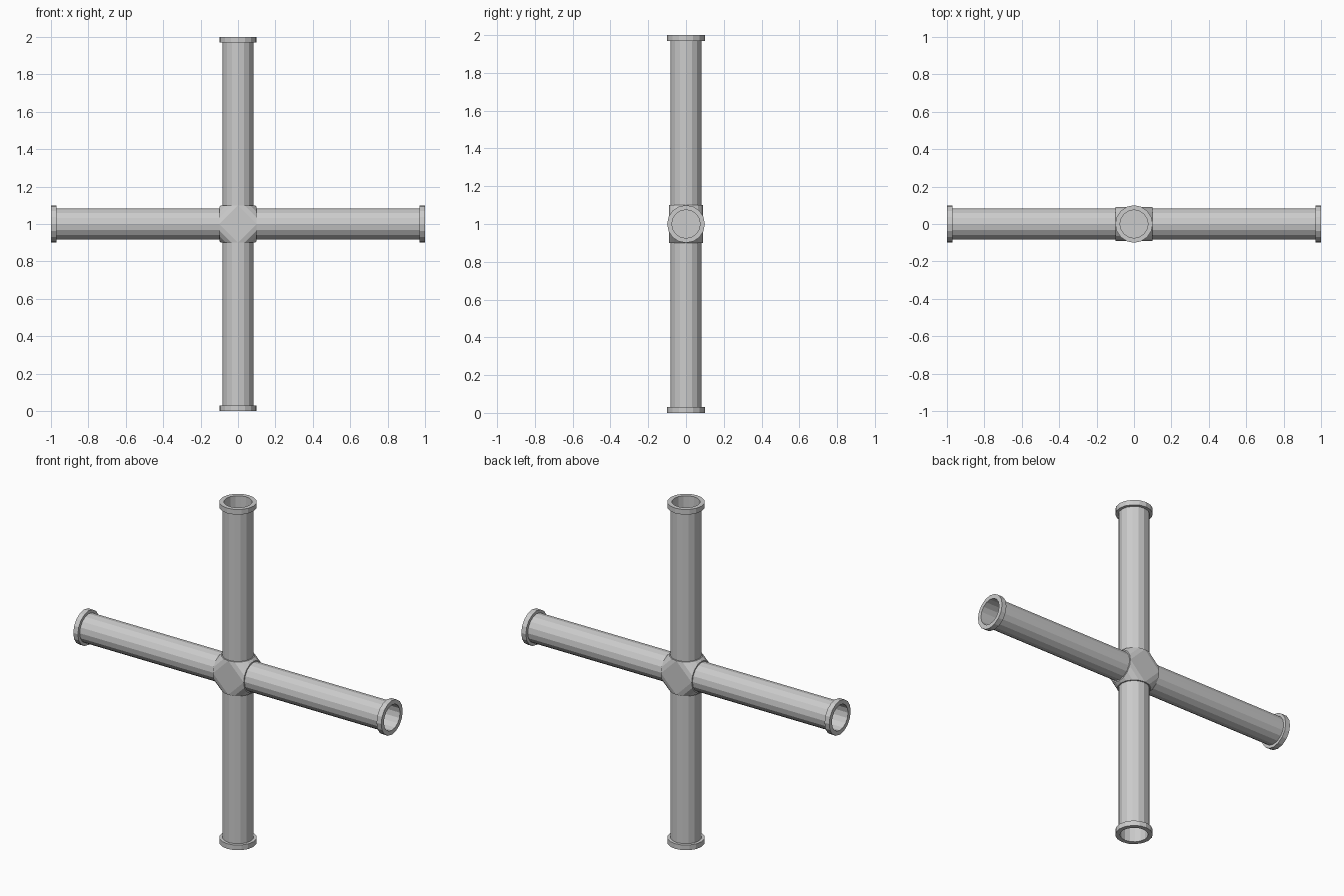
import bpy, bmesh
from math import pi, cos, sin
from mathutils import Matrix, Vector

if "Cube" in bpy.data.objects:
    bpy.data.objects.remove(bpy.data.objects["Cube"])

SIDES = 16
R_PIPE, R_RIM, R_BORE = 0.083, 0.10, 0.075
CENTRE = Vector((0, 0, 1))
# axis directions of the four arms, as rotations of +z about y
ARMS = {"top_pipe": 0, "right_pipe": pi / 2, "bottom_pipe": pi, "left_pipe": -pi / 2}


def ring(bm, r, z, m):
    return [bm.verts.new(m @ Vector((r * cos(2 * pi * i / SIDES), r * sin(2 * pi * i / SIDES), z)))
            for i in range(SIDES)]


def finish(bm, name):
    bmesh.ops.recalc_face_normals(bm, faces=bm.faces)
    me = bpy.data.meshes.new(name)
    bm.to_mesh(me)
    bm.free()
    ob = bpy.data.objects.new(name, me)
    ob.location = CENTRE
    bpy.context.collection.objects.link(ob)


# flanged hollow pipes: outer wall, rim, bore and closed bore floor
PROFILE = [(R_PIPE, 0.09), (R_PIPE, 0.97), (R_RIM, 0.97), (R_RIM, 1.0),
           (R_BORE, 1.0), (R_BORE, 0.10)]
for name, angle in ARMS.items():
    bm = bmesh.new()
    m = Matrix.Rotation(angle, 4, 'Y')
    rings = [ring(bm, r, z, m) for r, z in PROFILE]
    for a, b in zip(rings, rings[1:]):
        for i in range(SIDES):
            j = (i + 1) % SIDES
            bm.faces.new((a[i], a[j], b[j], b[i]))
    bm.faces.new(rings[0])
    bm.faces.new(rings[-1])
    finish(bm, name)

# faceted joint: hull around the four pipe mouths
bm = bmesh.new()
for angle in ARMS.values():
    ring(bm, 0.09, 0.10, Matrix.Rotation(angle, 4, 'Y'))
bmesh.ops.convex_hull(bm, input=bm.verts)
bmesh.ops.dissolve_limit(bm, angle_limit=0.01, verts=bm.verts, edges=bm.edges)
finish(bm, "centre_joint")
